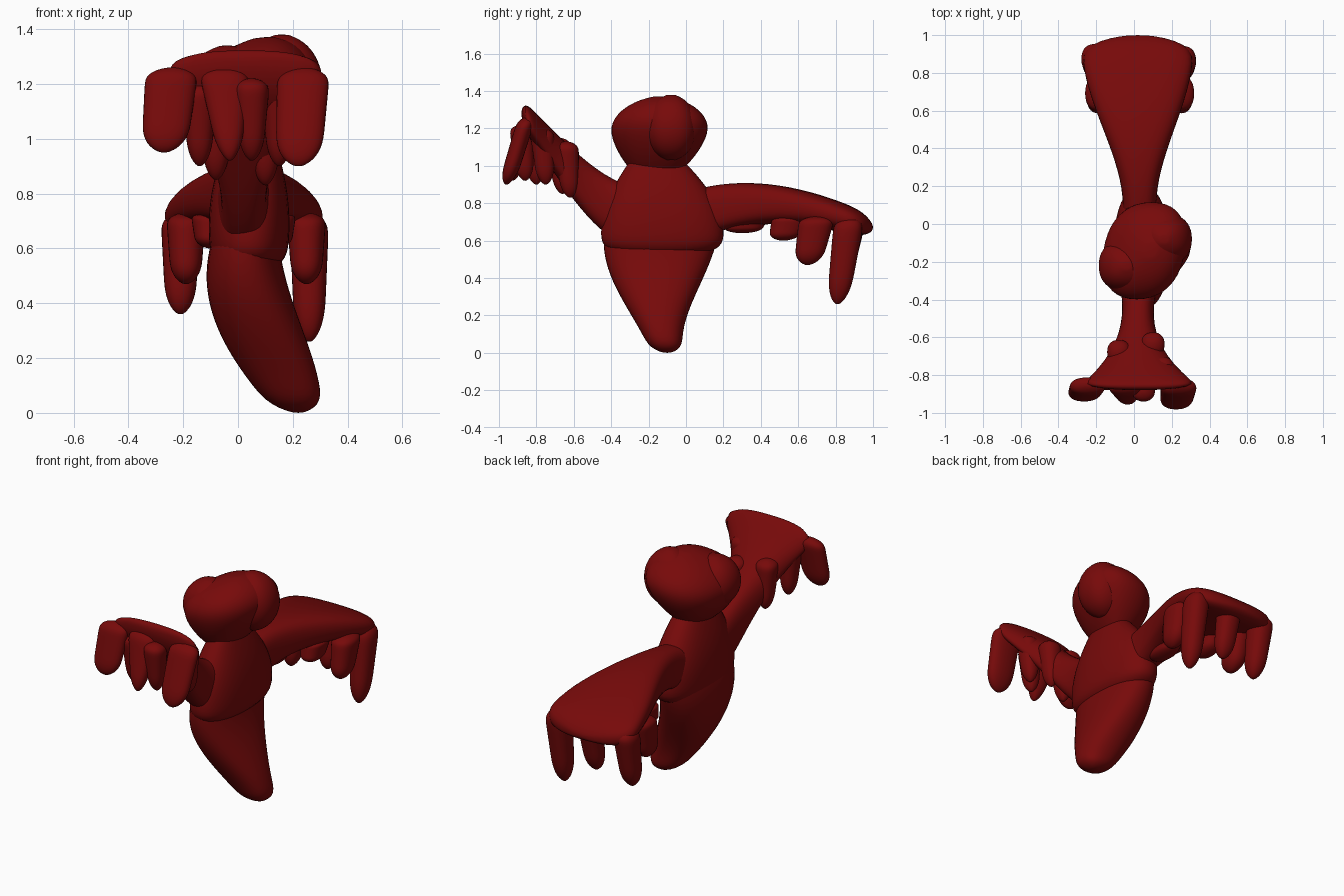
import bpy, bmesh, math

cube = bpy.data.objects.get("Cube")
if cube:
    bpy.data.objects.remove(cube)

RED = (0.185, 0.003, 0.003, 1.0)
red = bpy.data.materials.new("dark_red")
red.use_nodes = True
red.diffuse_color = RED
shader = red.node_tree.nodes["Principled BSDF"]
shader.inputs["Base Color"].default_value = RED
shader.inputs["Roughness"].default_value = 0.6


def bezier(controls, t):
    """Blend control tuples of any length along a Bezier curve."""
    while len(controls) > 1:
        controls = [tuple(p + (q - p) * t for p, q in zip(first, second))
                    for first, second in zip(controls, controls[1:])]
    return controls[0]


def rounding(distance, reach):
    """Scale that closes a sweep in a quarter ellipse near its end."""
    if distance >= reach:
        return 1
    return max(0.15, math.sqrt(1 - (1 - distance / reach) ** 2))


def signed_power(value, power):
    return math.copysign(abs(value) ** power, value)


def sweep(name, controls, along="z", start=0, end=0, squareness=0.87,
          shear=0, tilt=0, steps=14, segments=20):
    """Skin rounded rings; each control is x, y, z, width, depth."""
    bm = bmesh.new()
    rings = []
    for step in range(steps + 1):
        t = (1 - math.cos(math.pi * step / steps)) / 2
        x, y, z, width, depth = bezier(controls, t)
        scale = rounding(t, start) * rounding(1 - t, end) / 2
        ring = []
        for i in range(segments):
            angle = math.tau * i / segments
            v = signed_power(math.sin(angle), squareness) * depth * scale
            u = signed_power(math.cos(angle), squareness) * width * scale + shear * v
            if along == "z":
                ring.append(bm.verts.new((x + u, y + v, z + tilt * u)))
            else:
                ring.append(bm.verts.new((x + u, y, z + v)))
        rings.append(ring)
    for lower, upper in zip(rings, rings[1:]):
        for i in range(segments):
            j = (i + 1) % segments
            bm.faces.new((lower[i], lower[j], upper[j], upper[i]))
    bm.faces.new(rings[0])
    bm.faces.new(reversed(rings[-1]))
    bmesh.ops.recalc_face_normals(bm, faces=bm.faces)
    for face in bm.faces:
        face.smooth = True
    mesh = bpy.data.meshes.new(name)
    bm.to_mesh(mesh)
    bm.free()
    mesh.materials.append(red)
    part = bpy.data.objects.new(name, mesh)
    bpy.context.collection.objects.link(part)
    subdivision = part.modifiers.new("smooth", "SUBSURF")
    subdivision.levels = subdivision.render_levels = 1


def finger(name, root, tip, top_size, tip_size):
    """Tapering rounded finger hanging from root to tip."""
    sweep(name, [root + top_size, tip + tip_size],
          start=0.15, end=0.3, segments=14)


# Chest, with a ledge above the tail and a neck on top
sweep("chest", [(0.04, -0.13, 0.5, 0.26, 0.62),
                (0.04, -0.12, 0.7, 0.34, 0.75),
                (0.04, -0.13, 0.85, 0.3, 0.6),
                (0.05, -0.16, 1.05, 0.13, 0.25)], start=0.15)

# Tail curling down to one side
sweep("tail", [(0.03, -0.13, 0.65, 0.24, 0.62),
               (-0.01, -0.17, 0.4, 0.34, 0.62),
               (0.14, -0.16, 0.2, 0.36, 0.2),
               (0.22, -0.1, 0, 0.17, 0.18)], end=0.1)

# Skewed head with a soft cheek on one side and brow on the other
sweep("head", [(0.04, -0.16, 0.96, 0.14, 0.24),
               (0.04, -0.14, 1.1, 0.47, 0.54),
               (0.05, -0.14, 1.24, 0.5, 0.6),
               (0.09, -0.14, 1.37, 0.42, 0.5)], end=0.5, shear=0.15, tilt=0.1)
for name, x, y, bottom, top in (("cheek", -0.04, -0.22, 1.03, 1.34),
                                ("brow", 0.16, -0.08, 1.03, 1.38)):
    sweep(name, [(x, y, bottom, 0.3, 0.28), (x, y, top, 0.3, 0.28)], start=0.5, end=0.5)

# Front wing rising to a wide edge
sweep("front_wing", [(0.03, -0.25, 0.74, 0.25, 0.3),
                     (0.02, -0.46, 0.71, 0.1, 0.38),
                     (0.01, -0.67, 1.05, 0.1, 0.22),
                     (0.03, -0.88, 1.28, 0.7, 0.16)],
      along="y", end=0.06, squareness=0.8)

# Back wing, long and nearly level
sweep("back_wing", [(0.03, 0, 0.72, 0.2, 0.28),
                    (0.03, 0.33, 0.86, 0.05, 0.22),
                    (0.02, 0.67, 0.79, 0.7, 0.2),
                    (0.02, 1, 0.67, 0.58, 0.13)],
      along="y", end=0.1, squareness=0.7)

# Broad fingers along the front wing edge, webbed at the top
for side, x, tip_x, tip_y, bottom, width in (("right", -0.24, -0.27, -0.91, 0.95, 0.17),
                                             ("middle", -0.05, -0.03, -0.93, 0.92, 0.08),
                                             ("left", 0.24, 0.22, -0.96, 0.9, 0.17)):
    finger(f"front_{side}_finger", (x, -0.85, 1.26), (tip_x, tip_y, bottom),
           (0.2, 0.1), (width, 0.09))

# Feathers under the front wing, lower towards the body
for number, (x, y, bottom) in enumerate([(0.05, -0.86, 0.92), (-0.14, -0.8, 0.9),
                                         (0.15, -0.75, 0.9), (-0.08, -0.66, 0.85),
                                         (0.1, -0.62, 0.83)]):
    finger(f"front_feather_{number}", (x, y - 0.02, bottom + 0.3), (x, y, bottom),
           (0.14, 0.14), (0.08, 0.09))

# Fingers under the back wing, shorter and broader towards the body
for number, (x, y, bottom, depth) in enumerate([(0.26, 0.81, 0.26, 0.12),
                                                (-0.21, 0.82, 0.36, 0.12),
                                                (0.03, 0.83, 0.4, 0.1),
                                                (0.25, 0.65, 0.47, 0.15),
                                                (-0.19, 0.65, 0.47, 0.15),
                                                (0.14, 0.52, 0.6, 0.16),
                                                (-0.1, 0.52, 0.6, 0.16),
                                                (0.03, 0.3, 0.64, 0.2)]):
    finger(f"back_finger_{number}", (x, y * 1.08, 0.73), (x, y, bottom),
           (0.15, depth + 0.05), (0.11, depth))
